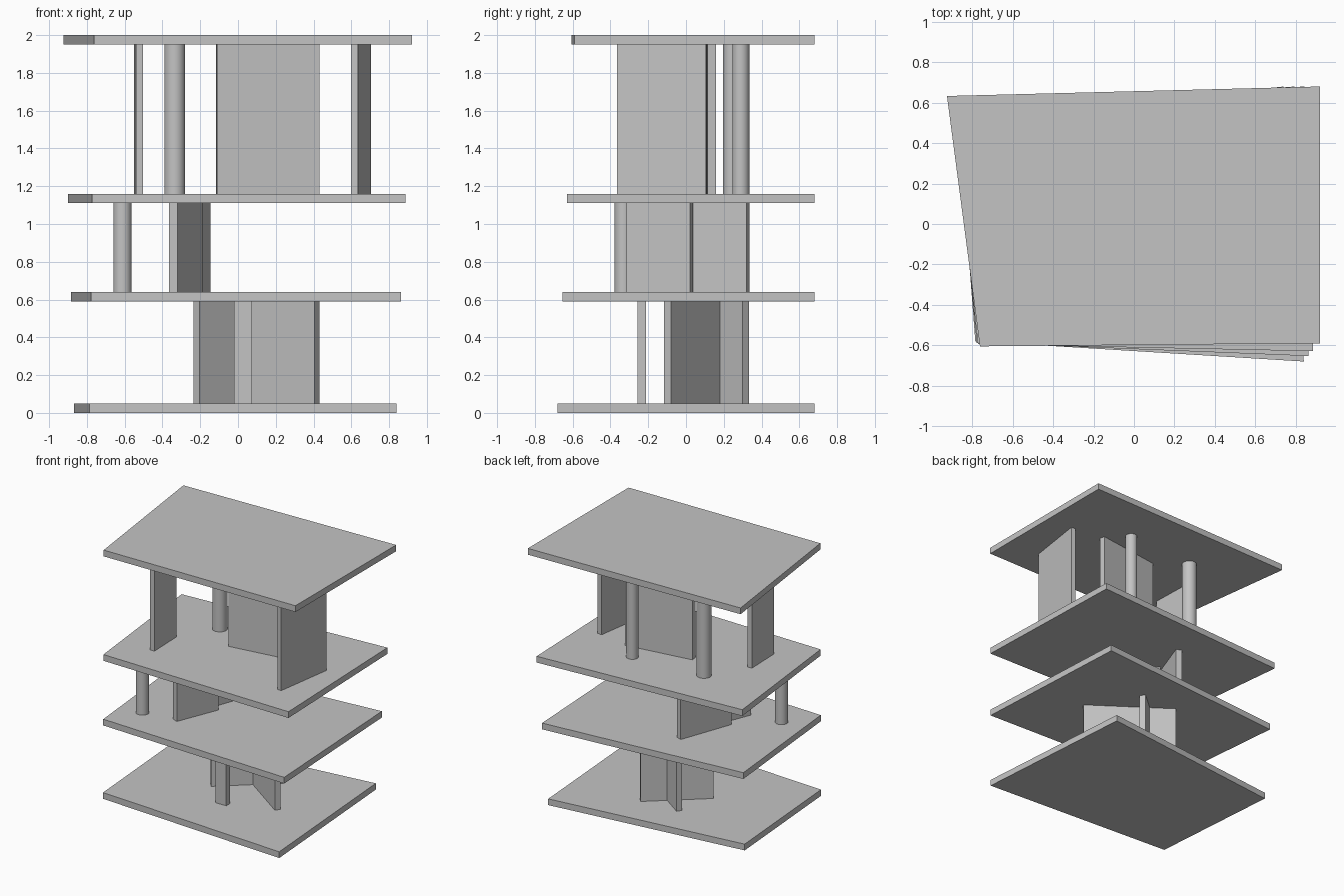
import bpy, bmesh, math
from mathutils import Vector

cube = bpy.data.objects.get("Cube")
if cube:
    bpy.data.objects.remove(cube, do_unlink=True)

# One plain concrete grey for everything
grey = bpy.data.materials.new("concrete_grey")
grey.use_nodes = True
colour = (0.55, 0.55, 0.55, 1)
grey.diffuse_color = colour
grey.node_tree.nodes["Principled BSDF"].inputs["Base Color"].default_value = colour


def prism(name, outline, low, high):
    """Extrude a counter-clockwise outline from low to high."""
    bm = bmesh.new()
    base = bm.faces.new([bm.verts.new((p[0], p[1], low)) for p in outline])
    top = bmesh.ops.extrude_face_region(bm, geom=[base])["geom"]
    moved = [v for v in top if isinstance(v, bmesh.types.BMVert)]
    bmesh.ops.translate(bm, verts=moved, vec=(0, 0, high - low))
    bmesh.ops.recalc_face_normals(bm, faces=bm.faces)
    mesh = bpy.data.meshes.new(name)
    bm.to_mesh(mesh)
    bm.free()
    mesh.materials.append(grey)
    obj = bpy.data.objects.new(name, mesh)
    bpy.context.collection.objects.link(obj)
    return obj


def wall(name, start, end, thickness, storey):
    """Upright panel along a centre line."""
    a, b = Vector(start), Vector(end)
    along = (b - a).normalized()
    side = Vector((-along.y, along.x)) * thickness / 2
    prism(name, [a - side, b - side, b + side, a + side], *storey)


def column(name, centre, radius, storey, sides=32):
    """Round column with smooth sides."""
    ring = [(centre[0] + radius * math.cos(math.tau * i / sides),
             centre[1] + radius * math.sin(math.tau * i / sides))
            for i in range(sides)]
    obj = prism(name, ring, *storey)
    for face in obj.data.polygons:
        face.use_smooth = abs(face.normal.z) < 0.5
    for edge in obj.data.edges:
        za, zb = (obj.data.vertices[v].co.z for v in edge.vertices)
        edge.use_edge_sharp = abs(za - zb) < 0.001


# Floor slabs: the outline drifts steadily from ground to roof
ground = [Vector(p) for p in ((-0.785, -0.58), (0.84, -0.68), (0.74, 0.68), (-0.868, 0.5))]
roof = [Vector(p) for p in ((-0.762, -0.605), (0.92, -0.59), (0.92, 0.68), (-0.925, 0.633))]
SLAB = 0.05
levels = {"ground_slab": 0, "first_slab": 0.59, "second_slab": 1.11, "roof_slab": 1.95}
for name, z in levels.items():
    t = z / levels["roof_slab"]
    prism(name, [a.lerp(b, t) for a, b in zip(ground, roof)], z, z + SLAB)

heights = list(levels.values())
lower, middle, upper = [(a + SLAB, b) for a, b in zip(heights, heights[1:])]

# Lower storey: two crossing walls and a short front pier
wall("lower_long_wall", (0.418, -0.098), (-0.155, 0.305), 0.043, lower)
wall("lower_cross_wall", (-0.22, -0.028), (0.182, 0.317), 0.046, lower)
wall("lower_front_pier", (-0.02, -0.233), (0.075, -0.233), 0.045, lower)

# Middle storey: two offset walls and a column
wall("middle_front_wall", (-0.342, -0.306), (-0.207, 0.029), 0.048, middle)
wall("middle_back_wall", (-0.321, -0.095), (-0.167, 0.328), 0.046, middle)
column("middle_column", (-0.612, -0.33), 0.048, middle)

# Upper storey: three walls and two columns
wall("upper_right_wall", (-0.522, -0.335), (-0.531, -0.045), 0.038, upper)
wall("upper_centre_wall", (-0.113, 0.062), (0.429, 0.137), 0.045, upper)
wall("upper_left_wall", (0.617, -0.362), (0.687, 0.108), 0.037, upper)
column("upper_right_column", (-0.335, 0.25), 0.055, upper)
column("upper_left_column", (0.27, 0.29), 0.045, upper)
